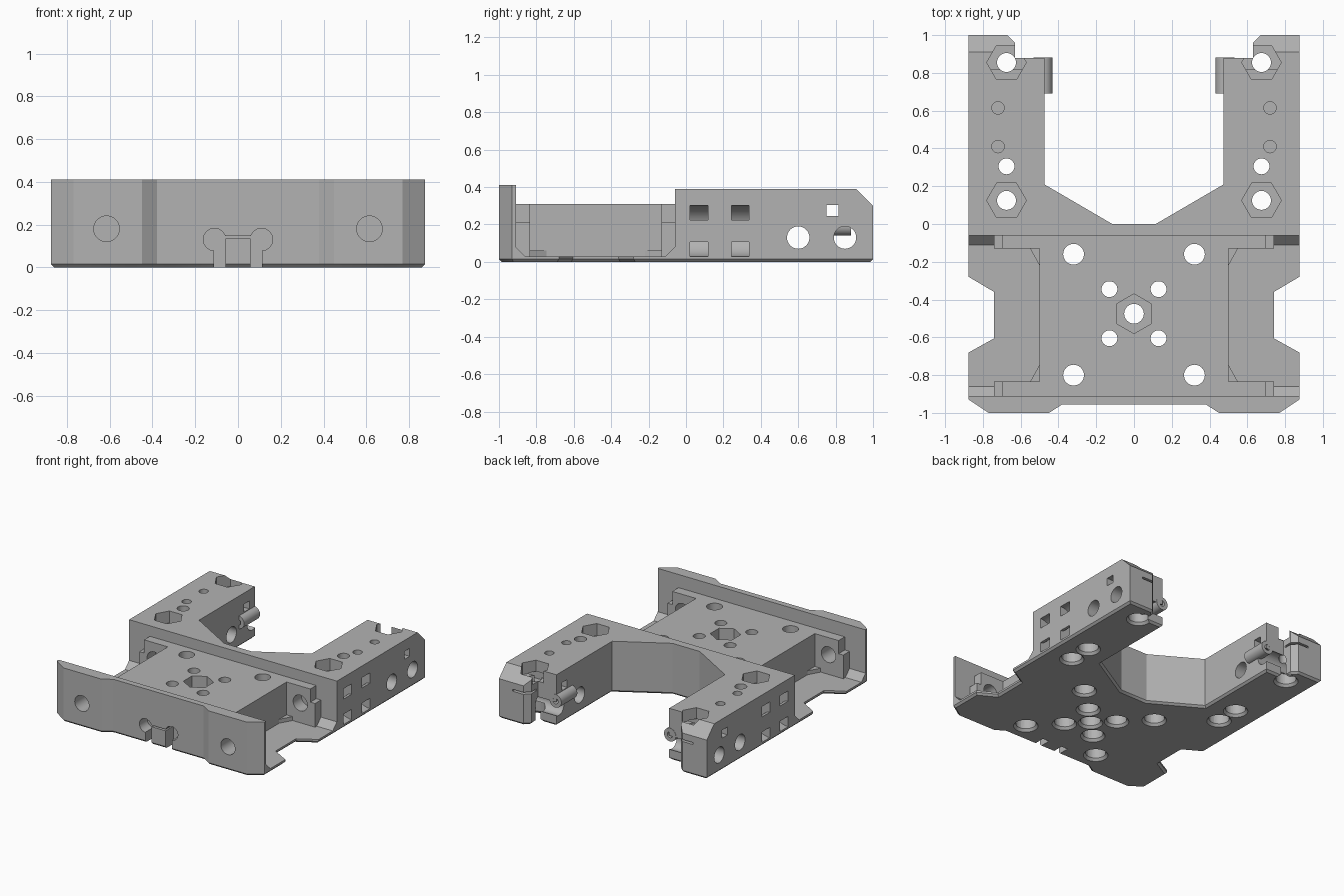
import bpy
import bmesh
from math import sin, cos, radians

cube = bpy.data.objects.get("Cube")
if cube:
    bpy.data.objects.remove(cube)

grey = bpy.data.materials.new("plain grey")
grey.use_nodes = True
COLOUR = (0.45, 0.45, 0.45, 1)
grey.diffuse_color = COLOUR
grey.node_tree.nodes["Principled BSDF"].inputs["Base Color"].default_value = COLOUR


def prism(name, pts, lo, hi, axis="z", side=1, end_pts=None, bottom_bevel=0):
    """Solid between a profile at lo and one at hi; side=-1 mirrors it in x."""
    place = {"x": lambda a, b, t: (side * t, a, b),
             "y": lambda a, b, t: (side * a, t, b),
             "z": lambda a, b, t: (side * a, b, t)}[axis]
    bm = bmesh.new()
    first = [bm.verts.new(place(a, b, lo)) for a, b in pts]
    last = [bm.verts.new(place(a, b, hi)) for a, b in (end_pts or pts)]
    cap = bm.faces.new(first)
    bm.faces.new(last)
    n = len(pts)
    for i in range(n):
        j = (i + 1) % n
        bm.faces.new((first[i], first[j], last[j], last[i]))
    bmesh.ops.recalc_face_normals(bm, faces=bm.faces)
    if bottom_bevel:
        bmesh.ops.bevel(bm, geom=list(cap.edges), offset=bottom_bevel,
                        segments=1, affect="EDGES")
    mesh = bpy.data.meshes.new(name)
    bm.to_mesh(mesh)
    bm.free()
    mesh.materials.append(grey)
    ob = bpy.data.objects.new(name, mesh)
    bpy.context.collection.objects.link(ob)
    return ob


def rect(a0, a1, b0, b1):
    return [(a0, b0), (a1, b0), (a1, b1), (a0, b1)]


def ring(a, b, r, n=32, turn=0, start=0, sweep=360):
    return [(a + r * cos(radians(start + turn + sweep * i / n)),
             b + r * sin(radians(start + turn + sweep * i / n))) for i in range(n)]


def cut(target, *args, **kw):
    cutter = prism("cutter", *args, **kw)
    cutter.hide_render = True
    mod = target.modifiers.new("cut", "BOOLEAN")
    mod.operation = "DIFFERENCE"
    mod.solver = "EXACT"
    mod.object = cutter
    bpy.context.view_layer.objects.active = target
    bpy.ops.object.modifier_apply(modifier=mod.name)
    bpy.data.objects.remove(cutter)


def finish(ob):
    bpy.ops.object.select_all(action="DESELECT")
    ob.select_set(True)
    bpy.context.view_layer.objects.active = ob
    bpy.ops.object.shade_smooth_by_angle(angle=radians(25))


# Whole plan outline, right half from front centre to back centre
half = [(0.38, -0.955), (0.45, -1), (0.77, -1), (0.875, -0.93), (0.875, -0.68),
        (0.74, -0.605), (0.74, -0.36), (0.875, -0.28), (0.875, 1), (0.67, 1),
        (0.63, 0.96), (0.63, 0.88), (0.475, 0.88), (0.475, 0.21), (0.115, 0)]
outline = half + [(-x, y) for x, y in reversed(half)]
body = prism("carriage_body", outline, 0, 0.41, bottom_bevel=0.015)

# Height steps: lower centre deck, arms, sloped arm ends
cut(body, rect(-0.91, -0.06, 0.31, 0.6), -1, 1, axis="x")
cut(body, rect(-0.06, 1.1, 0.39, 0.6), -1, 1, axis="x")
cut(body, [(0.91, 0.39), (1.01, 0.29), (1.1, 0.6), (0.91, 0.6)], -1, 1, axis="x")

BACK, FRONT = -0.13, -0.835
for s in (-1, 1):
    # Side pocket with low corner gussets
    cut(body, rect(0.5, 1, FRONT, BACK), 0.06, 0.6, side=s)
    cut(body, [(0.55, FRONT), (1, FRONT), (1, BACK), (0.55, BACK),
               (0.5, BACK - 0.09), (0.5, FRONT + 0.09)], 0.03, 0.1, side=s)
    # Outer corners with chamfered feet, and steps on the corner blocks
    cut(body, [(-0.91, 0.6), (-0.91, 0.08), (-0.86, 0.03), (-0.11, 0.03),
               (-0.06, 0.08), (-0.06, 0.6)], 0.74, 1, axis="x", side=s)
    cut(body, rect(-0.91, -0.06, 0.21, 0.6), 0.7, 1, axis="x", side=s)
    # Lengthwise bolt hole through the front wall and corner blocks
    cut(body, ring(0.615, 0.18, 0.06), -1.1, -0.03, axis="y", side=s)
    # Front clip: round relief and slot beside the tongue
    cut(body, ring(0.11, 0.13, 0.052), -1.1, -0.86, axis="y", side=s)
    cut(body, rect(0.058, 0.112, -0.1, 0.13), -1.1, -0.86, axis="y", side=s)
    # Curved tie channels in the arm sides
    channel = (ring(0.875, 0.165, 0.137, 16, start=82, sweep=206)
               + ring(0.875, 0.165, 0.058, 16, start=278, sweep=-206))
    for y in (0.07, 0.29):
        cut(body, channel, y - 0.048, y + 0.048, axis="y", side=s)
    # Cross holes, window and end slot of the arms
    for y in (0.6, 0.85):
        cut(body, ring(y, 0.13, 0.06), 0.4, 1, axis="x", side=s)
    cut(body, rect(0.75, 0.815, 0.245, 0.305), 0.4, 1, axis="x", side=s)
    cut(body, rect(0.6, 0.76, 0.235, 0.25), 0.9, 1.1, axis="y", side=s)
    # Blind holes on the arm tops
    for y in (0.41, 0.615):
        cut(body, ring(0.72, y, 0.033), 0.25, 0.6, side=s)
    # Hexagonal nut pockets on the arm tops
    for y in (0.125, 0.855):
        cut(body, ring(0.675, y, 0.105, 6), 0.3, 0.6, side=s)

# Gap above the front clip tongue
cut(body, rect(-0.07, 0.07, 0.135, 0.147), -1.1, -0.86, axis="y")

# Centre nut pocket
cut(body, ring(0, -0.475, 0.105, 6, turn=30), 0.22, 0.6)

# Vertical bolt holes with chamfered counterbores underneath
holes = [(0, -0.475, 0.052)]
for s in (-1, 1):
    holes += [(s * x, y, r) for x, y, r in (
        (0.32, -0.16, 0.055), (0.32, -0.8, 0.055), (0.13, -0.345, 0.042),
        (0.13, -0.605, 0.042), (0.675, 0.125, 0.05), (0.675, 0.305, 0.042),
        (0.675, 0.855, 0.05))]
for x, y, r in holes:
    cut(body, ring(x, y, r), -0.1, 0.6)
    cut(body, ring(x, y, 0.071), -0.1, 0.1)
    cut(body, ring(x, y, 0.095), -0.01, 0.02, end_pts=ring(x, y, 0.07))
finish(body)

# Small tubes on the inner faces of the arm ends
for s, label in ((1, "left"), (-1, "right")):
    tube = prism(label + "_arm_tube", ring(0.482, 0.19, 0.05), 0.69, 0.882,
                 axis="y", side=s)
    cut(tube, ring(0.482, 0.19, 0.022), 0.6, 1, axis="y", side=s)
    finish(tube)
